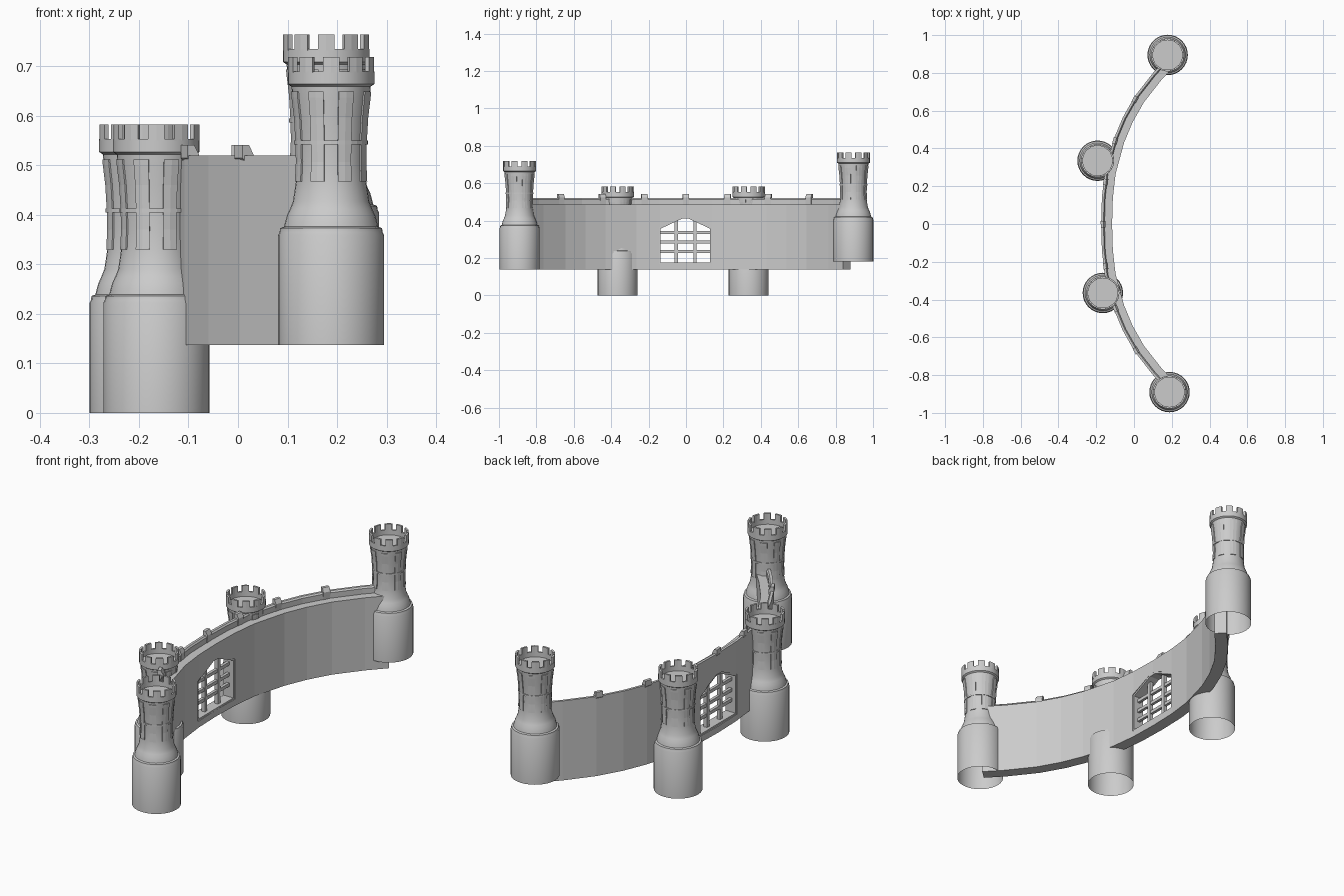
import bpy, bmesh, math
from mathutils import Vector

if "Cube" in bpy.data.objects:
    bpy.data.objects.remove(bpy.data.objects["Cube"])

def finish(name, bm, smooth=False, loc=(0, 0, 0)):
    bmesh.ops.recalc_face_normals(bm, faces=bm.faces)
    me = bpy.data.meshes.new(name)
    bm.to_mesh(me)
    bm.free()
    ob = bpy.data.objects.new(name, me)
    bpy.context.collection.objects.link(ob)
    ob.location = loc
    if smooth:
        bpy.ops.object.select_all(action='DESELECT')
        ob.select_set(True)
        bpy.context.view_layer.objects.active = ob
        bpy.ops.object.shade_smooth_by_angle(angle=math.radians(30))
    return ob

def lathe(bm, profile, seg=32):
    rings = [[bm.verts.new((r * math.cos(2 * math.pi * i / seg), r * math.sin(2 * math.pi * i / seg), z))
              for i in range(seg)] for r, z in profile]
    for a, b in zip(rings, rings[1:]):
        for i in range(seg):
            j = (i + 1) % seg
            bm.faces.new((a[i], a[j], b[j], b[i]))
    return rings

def sector(bm, profile, mid, half, steps=2):
    """Sweep a closed (r, z) profile through a short arc, with end caps."""
    rings = []
    for k in range(steps + 1):
        a = mid - half + 2 * half * k / steps
        rings.append([bm.verts.new((r * math.cos(a), r * math.sin(a), z)) for r, z in profile])
    n = len(profile)
    for a, b in zip(rings, rings[1:]):
        for i in range(n):
            j = (i + 1) % n
            bm.faces.new((a[i], a[j], b[j], b[i]))
    bm.faces.new(rings[0])
    bm.faces.new(rings[-1])

def prism_x(bm, pts, x0, x1):
    """Extrude a (y, z) outline along x."""
    a = [bm.verts.new((x0, y, z)) for y, z in pts]
    b = [bm.verts.new((x1, y, z)) for y, z in pts]
    n = len(pts)
    for i in range(n):
        j = (i + 1) % n
        bm.faces.new((a[i], a[j], b[j], b[i]))
    bm.faces.new(a)
    bm.faces.new(b)

# Tower shape, open at the bottom, with a sunken roof floor
NECK = [(.077, .29), (.071, .33), (.069, .37), (.070, .41), (.073, .46), (.078, .50), (.079, .512)]
BODY = [(.107, 0), (.107, .222), (.104, .228), (.103, .236), (.095, .239), (.093, .248),
        (.089, .262), (.083, .275)] + NECK + [
        (.080, .522), (.0875, .527), (.0875, .553), (.079, .553), (.079, .530)]

def tower(name, x, y, z):
    loc = (x, y, z)
    bm = bmesh.new()
    rings = lathe(bm, BODY)
    bm.faces.new(rings[-1])
    finish(name + "_body", bm, True, loc)
    # crown merlons
    bm = bmesh.new()
    for i in range(10):
        sector(bm, [(.078, .55), (.0875, .55), (.0875, .582), (.078, .582)],
               2 * math.pi * (i + .5) / 10, .19)
    finish(name + "_merlons", bm, False, loc)
    # raised ribs and a band on the neck
    bm = bmesh.new()
    line = NECK[1:]
    rib = [(r + .0035, h) for r, h in line] + [(r - .003, h) for r, h in reversed(line)]
    for i in range(8):
        sector(bm, rib, 2 * math.pi * (i + .5) / 8, .2)
    lathe(bm, [(.069, .405), (.0745, .405), (.0745, .413), (.069, .413)])
    finish(name + "_ribs", bm, False, loc)

tower("front_end_tower", .188, -.89, .137)
tower("back_end_tower", .178, .895, .182)
tower("front_gate_tower", -.165, -.365, 0)
tower("back_gate_tower", -.193, .335, 0)

# Curved wall: cross-section swept along a bowed centre line
half = [(0, -.145), (.14, -.141), (.27, -.126), (.44, -.080), (.55, -.034), (.66, .028), (.78, .122), (.86, .196)]
path = [Vector((x, -y)) for y, x in reversed(half[1:])] + [Vector((x, y)) for y, x in half]

def side(i):
    t = path[min(i + 1, len(path) - 1)] - path[max(i - 1, 0)]
    return Vector((t.y, -t.x)).normalized()

section = [(-.029, .137), (.029, .137), (.029, .487), (-.011, .487), (-.011, .513), (-.017, .520), (-.029, .520)]
bm = bmesh.new()
rings = []
for i, p in enumerate(path):
    n = side(i)
    rings.append([bm.verts.new((p.x + n.x * d, p.y + n.y * d, z)) for d, z in section])
for a, b in zip(rings, rings[1:]):
    for i in range(len(section)):
        j = (i + 1) % len(section)
        bm.faces.new((a[i], a[j], b[j], b[i]))
bm.faces.new(rings[0])
bm.faces.new(rings[-1])
wall = finish("curved_wall", bm)

# Gate opening
gate = [(-.145, .168), (.138, .168), (.138, .362), (.015, .42), (-.022, .42), (-.145, .362)]
bm = bmesh.new()
prism_x(bm, gate, -.4, .1)
cutter = finish("gate_cutter", bm)
cutter.hide_render = True
mod = wall.modifiers.new("gate", 'BOOLEAN')
mod.operation = 'DIFFERENCE'
mod.solver = 'EXACT'
mod.object = cutter
bpy.context.view_layer.objects.active = wall
bpy.ops.object.modifier_apply(modifier=mod.name)
bpy.data.objects.remove(cutter)

# Gate frame
cy, cz = -.003, .28
inner = [(cy + (y - cy) * .94, cz + (z - cz) * .93) for y, z in gate]
bm = bmesh.new()
for i in range(len(gate)):
    j = (i + 1) % len(gate)
    prism_x(bm, [gate[i], gate[j], inner[j], inner[i]], -.168, -.116)
finish("gate_frame", bm)

# Portcullis bars
bm = bmesh.new()
for y in (-.052, .048):
    prism_x(bm, [(y - .009, .168), (y + .009, .168), (y + .009, .40), (y - .009, .40)], -.152, -.134)
for z in (.235, .284, .337):
    prism_x(bm, [(-.143, z - .008), (.137, z - .008), (.137, z + .008), (-.143, z + .008)], -.150, -.136)
finish("gate_bars", bm)

# Small merlons along the parapet, sloped on the inner face
def wall_point(y):
    for i in range(len(path) - 1):
        a, b = path[i], path[i + 1]
        if a.y <= y <= b.y:
            t = (b - a).normalized()
            return a + (b - a) * ((y - a.y) / (b.y - a.y)), t, Vector((t.y, -t.x))

block = [(-.031, .515), (-.009, .487), (-.006, .522), (-.016, .541), (-.031, .541)]
bm = bmesh.new()
for y in (-.66, -.44, -.22, 0, .22, .435, .65):
    p, t, n = wall_point(y)
    ends = []
    for s in (-.017, .017):
        ends.append([bm.verts.new((*(p + t * s + n * d), z)) for d, z in block])
    for i in range(len(block)):
        j = (i + 1) % len(block)
        bm.faces.new((ends[0][i], ends[0][j], ends[1][j], ends[1][i]))
    bm.faces.new(ends[0])
    bm.faces.new(ends[1])
finish("wall_merlons", bm)
